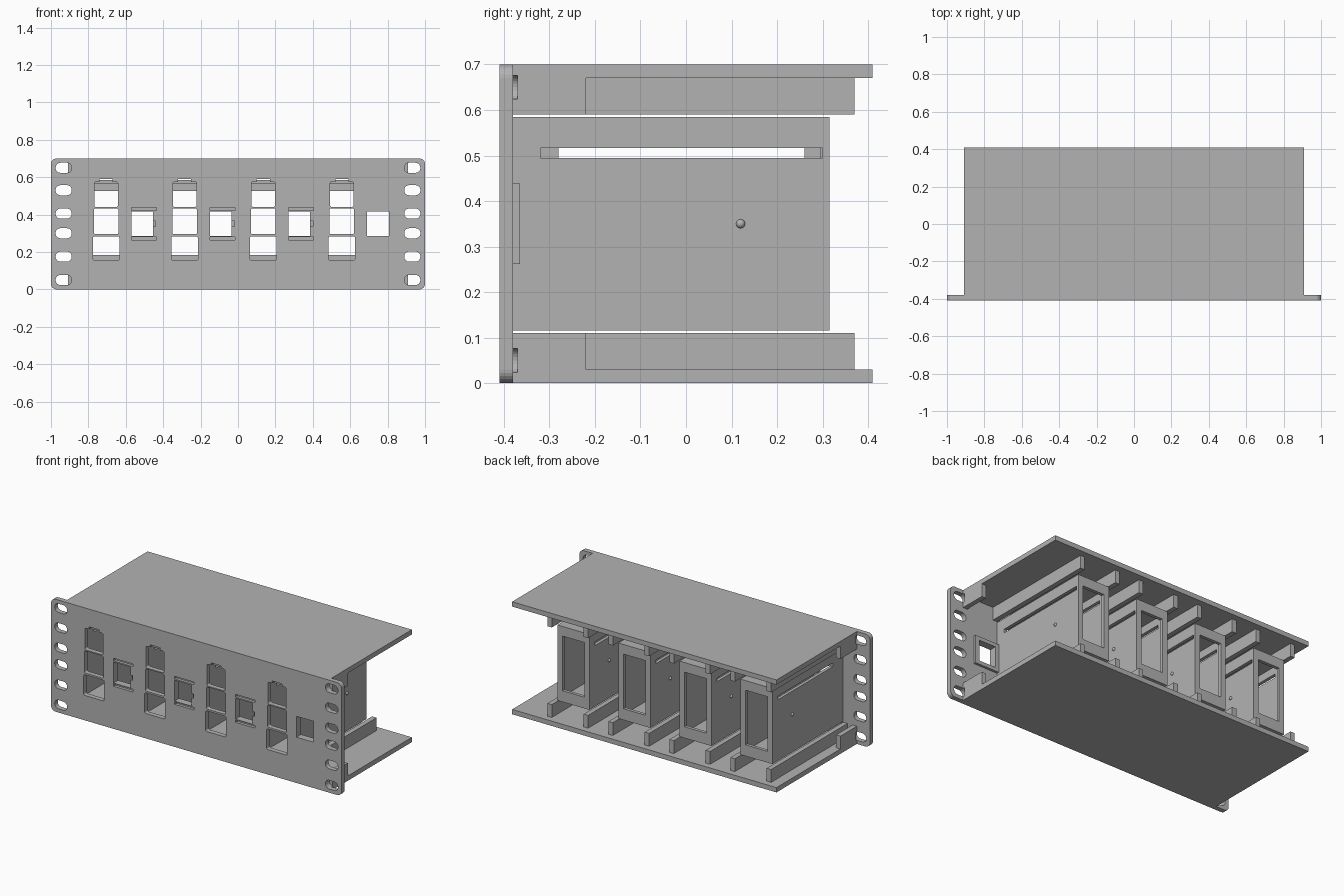
import bpy, bmesh, math
from mathutils import Matrix

cube = bpy.data.objects.get("Cube")
if cube:
    bpy.data.objects.remove(cube, do_unlink=True)

gray = bpy.data.materials.new("plain gray")
gray.use_nodes = True
COLOR = (0.45, 0.45, 0.45, 1)
gray.diffuse_color = COLOR
gray.node_tree.nodes["Principled BSDF"].inputs["Base Color"].default_value = COLOR


def finish(bm, name):
    bmesh.ops.recalc_face_normals(bm, faces=bm.faces)
    mesh = bpy.data.meshes.new(name)
    bm.to_mesh(mesh)
    bm.free()
    mesh.materials.append(gray)
    ob = bpy.data.objects.new(name, mesh)
    bpy.context.collection.objects.link(ob)
    return ob


def add_box(bm, x0, x1, y0, y1, z0, z1):
    mat = Matrix.Translation(((x0 + x1) / 2, (y0 + y1) / 2, (z0 + z1) / 2))
    mat = mat @ Matrix.Diagonal((x1 - x0, y1 - y0, z1 - z0, 1))
    bmesh.ops.create_cube(bm, size=1, matrix=mat)


def box(name, *span):
    bm = bmesh.new()
    add_box(bm, *span)
    return finish(bm, name)


def add_rounded(bm, x0, x1, z0, z1, r, y0, y1, steps=6):
    """Rounded rectangle in the xz plane, extruded along y."""
    corners = [(x1 - r, z1 - r), (x0 + r, z1 - r), (x0 + r, z0 + r), (x1 - r, z0 + r)]
    verts = []
    for i, (cx, cz) in enumerate(corners):
        for k in range(steps + 1):
            a = (i + k / steps) * math.pi / 2
            verts.append(bm.verts.new((cx + r * math.cos(a), y0, cz + r * math.sin(a))))
    face = bm.faces.new(verts)
    ext = bmesh.ops.extrude_face_region(bm, geom=[face])
    moved = [v for v in ext["geom"] if isinstance(v, bmesh.types.BMVert)]
    bmesh.ops.translate(bm, verts=moved, vec=(0, y1 - y0, 0))


def cut(target, bm):
    cutter = finish(bm, "cutter")
    cutter.hide_render = True
    mod = target.modifiers.new("cut", 'BOOLEAN')
    mod.operation = 'DIFFERENCE'
    mod.solver = 'EXACT'
    mod.use_self = True
    mod.object = cutter
    bpy.context.view_layer.objects.active = target
    bpy.ops.object.modifier_apply(modifier="cut")
    bpy.data.objects.remove(cutter, do_unlink=True)


FRONT, INNER, BACK = -0.41, -0.38, 0.41
CENTERS = [-0.705 + 0.42 * i for i in range(4)]
HEIGHTS = [0.05, 0.175, 0.30, 0.405, 0.53, 0.65]


def ear_slots():
    bm = bmesh.new()
    for s in (-1, 1):
        for z in HEIGHTS:
            x = s * 0.932
            add_rounded(bm, x - 0.043, x + 0.043, z - 0.027, z + 0.027, 0.026, -0.45, -0.37)
    return bm


# Front panel with rack ears
bm = bmesh.new()
add_rounded(bm, -1, 1, 0, 0.7, 0.03, FRONT, INNER)
panel = finish(bm, "front_panel")
cut(panel, ear_slots())

# Jack openings and switch openings
bm = bmesh.new()
for i, c in enumerate(CENTERS):
    add_rounded(bm, c - 0.063, c + 0.063, 0.44, 0.575, 0.01, -0.45, -0.35)
    add_box(bm, c - 0.035, c + 0.035, -0.45, -0.35, 0.56, 0.59)
    add_rounded(bm, c - 0.066, c + 0.066, 0.295, 0.433, 0.01, -0.45, -0.35)
    add_rounded(bm, c - 0.071, c + 0.071, 0.155, 0.284, 0.01, -0.45, -0.35)
    x = c + 0.193
    add_box(bm, x - 0.058, x + 0.058, -0.45, -0.35, 0.285, 0.415)
    if i < 3:
        # clip recesses around the opening
        for z in (0.265, 0.423):
            add_box(bm, x - 0.058, x + 0.077, -0.45, -0.392, z, z + 0.016)
        add_box(bm, x + 0.05, x + 0.072, -0.45, -0.392, 0.335, 0.365)
cut(panel, bm)

# Raised frames behind the switch openings
for i, c in enumerate(CENTERS):
    x = c + 0.193
    frame = box(f"switch_frame_{i + 1}", x - 0.085, x + 0.085, INNER, -0.365, 0.262, 0.438)
    bm = bmesh.new()
    add_box(bm, x - 0.058, x + 0.058, -0.45, -0.35, 0.285, 0.415)
    cut(frame, bm)

# Top and bottom plates
for name, z in (("bottom_plate", 0), ("top_plate", 0.67)):
    plate = box(name, -0.91, 0.91, INNER, BACK, z, z + 0.03)
    cut(plate, ear_slots())

# Corner brackets and guide rails on both plates
for level, z0, z1 in (("lower", 0.03, 0.11), ("upper", 0.59, 0.67)):
    for side, x in (("right", -0.91), ("left", 0.88)):
        bracket = box(f"{level}_{side}_bracket", x, x + 0.03, INNER, -0.22, z0, z1)
        cut(bracket, ear_slots())
    for i, c in enumerate(CENTERS):
        for side, x in (("right", c - 0.14), ("left", c + 0.11)):
            box(f"{level}_{side}_rail_{i + 1}", x, x + 0.03, INNER, 0.37, z0, z1)

# Module housings: hollow boxes with a rear window and side slots
for i, c in enumerate(CENTERS):
    w, t = 0.11, 0.02
    housing = box(f"module_housing_{i + 1}", c - w, c + w, INNER, 0.315, 0.115, 0.585)
    bm = bmesh.new()
    add_box(bm, c - w + t, c + w - t, -0.5, 0.295, 0.135, 0.565)
    cut(housing, bm)
    bm = bmesh.new()
    add_box(bm, c - 0.075, c + 0.075, 0.25, 0.4, 0.185, 0.525)
    add_box(bm, c + 0.08, c + 0.12, -0.32, 0.30, 0.494, 0.517)
    add_box(bm, c - 0.12, c - 0.08, -0.28, 0.26, 0.494, 0.517)
    cut(housing, bm)
    # snap bumps
    for side, x in (("right", c - w), ("left", c + w)):
        bm = bmesh.new()
        bmesh.ops.create_uvsphere(bm, u_segments=16, v_segments=8, radius=0.01,
                                  matrix=Matrix.Translation((x, 0.12, 0.35)))
        bump = finish(bm, f"{side}_snap_bump_{i + 1}")
        bump.data.shade_smooth()
